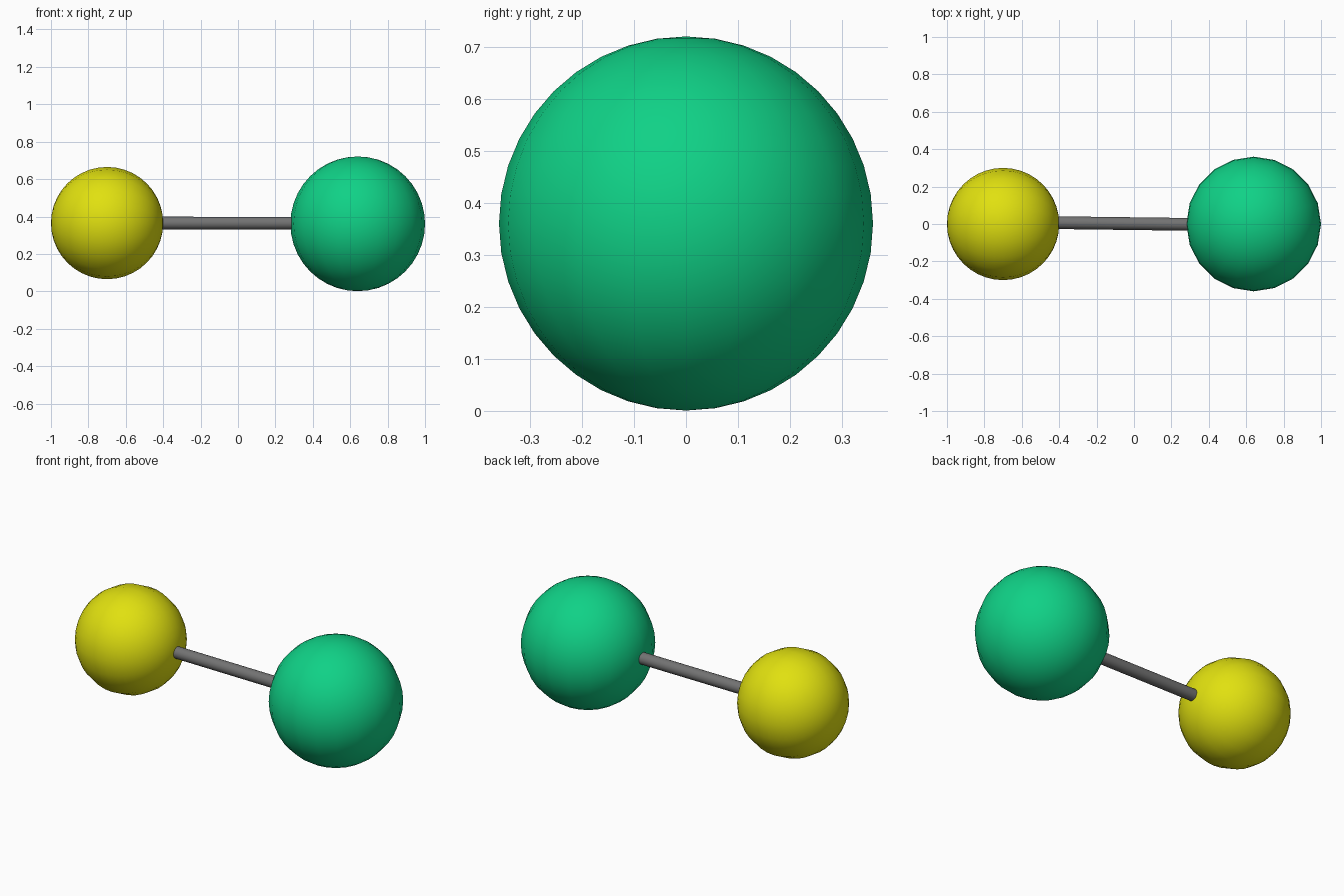
import bpy
import math
from mathutils import Vector

if "Cube" in bpy.data.objects:
    bpy.data.objects.remove(bpy.data.objects["Cube"])


def paint(obj, name, rgb):
    mat = bpy.data.materials.new(name)
    mat.diffuse_color = (*rgb, 1)
    mat.use_nodes = True
    mat.node_tree.nodes["Principled BSDF"].inputs["Base Color"].default_value = mat.diffuse_color
    obj.data.materials.append(mat)


def ball(name, radius, centre, rotation, rgb):
    bpy.ops.mesh.primitive_uv_sphere_add(segments=20, ring_count=20, radius=radius,
                                         location=centre, rotation=rotation)
    obj = bpy.context.object
    obj.name = name
    bpy.ops.object.shade_smooth()
    paint(obj, name + "_colour", rgb)


def rod(name, start, end, radius, rgb):
    start, end = Vector(start), Vector(end)
    axis = end - start
    bpy.ops.mesh.primitive_cylinder_add(vertices=20, radius=radius, depth=axis.length,
                                        location=(start + end) / 2,
                                        rotation=axis.to_track_quat('Z', 'Y').to_euler())
    obj = bpy.context.object
    obj.name = name
    bpy.ops.object.shade_smooth_by_angle(angle=math.radians(40))
    paint(obj, name + "_colour", rgb)


# Small ball lies with its poles along the rod, large ball has upright poles
ball("small_ball", 0.30, (-0.70, 0, 0.365), (0, math.pi / 2, 0), (0.75, 0.75, 0.005))
ball("large_ball", 0.36, (0.64, 0, 0.361), (0, 0, 0), (0.005, 0.64, 0.24))

# Thin rod joining the two balls
rod("connecting_rod", (-0.405, 0.007, 0.365), (0.30, -0.002, 0.364), 0.034, (0.17, 0.17, 0.17))
